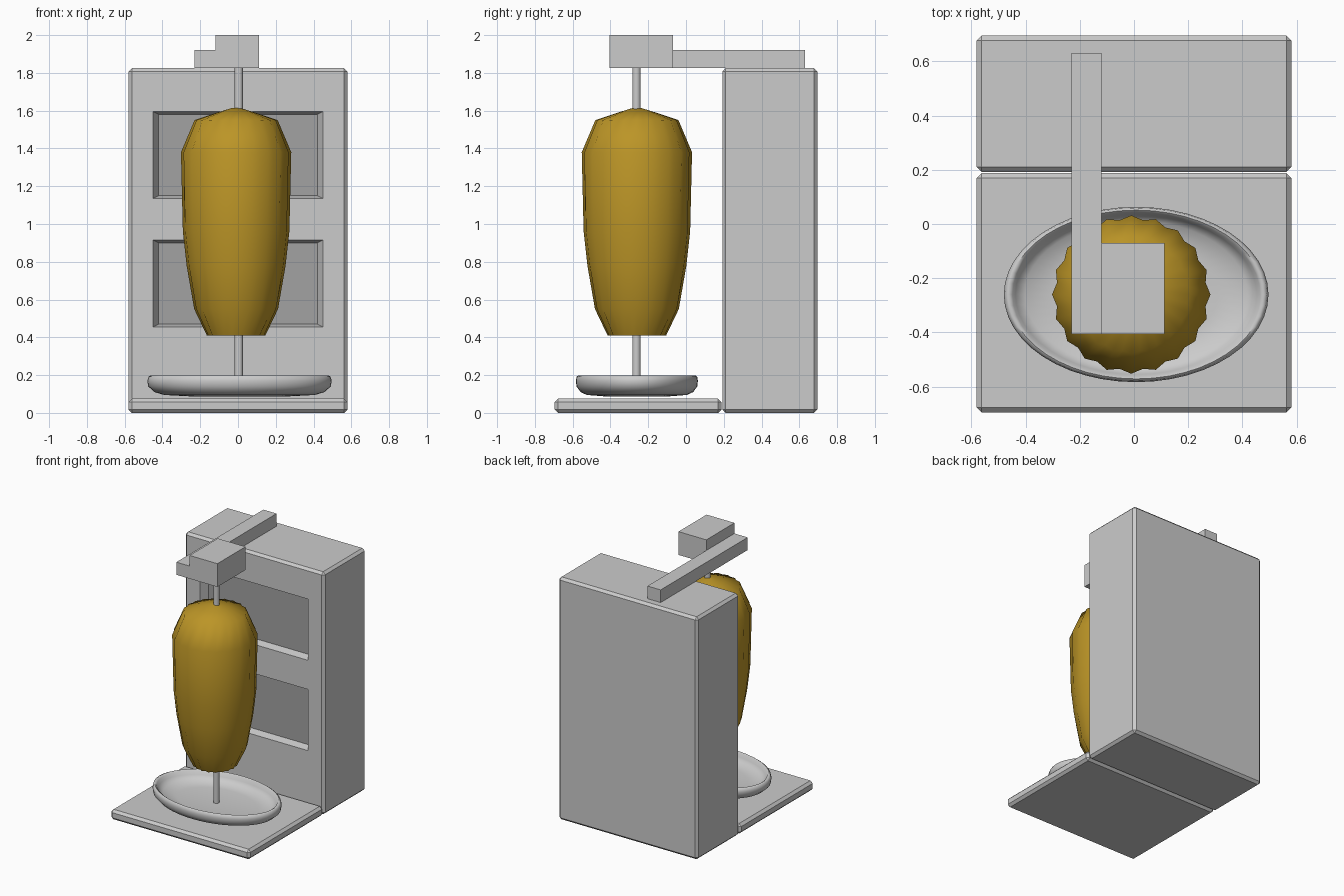
import bpy, bmesh, math

if "Cube" in bpy.data.objects:
    bpy.data.objects.remove(bpy.data.objects["Cube"])


def finish(name, bm, mat=None, smooth=None):
    bmesh.ops.recalc_face_normals(bm, faces=bm.faces[:])
    me = bpy.data.meshes.new(name)
    bm.to_mesh(me)
    bm.free()
    ob = bpy.data.objects.new(name, me)
    bpy.context.collection.objects.link(ob)
    if mat:
        me.materials.append(mat)
    if smooth is not None:
        bpy.ops.object.select_all(action='DESELECT')
        ob.select_set(True)
        bpy.context.view_layer.objects.active = ob
        bpy.ops.object.shade_smooth_by_angle(angle=math.radians(smooth))
    return ob


def box(name, x, y, z, bevel=0, mat=None):
    bm = bmesh.new()
    bmesh.ops.create_cube(bm, size=1)
    for v in bm.verts:
        for i, (a, b) in enumerate((x, y, z)):
            v.co[i] = a if v.co[i] < 0 else b
    if bevel:
        bmesh.ops.bevel(bm, geom=bm.edges[:], offset=bevel, segments=1,
                        affect='EDGES', profile=0.5)
    return finish(name, bm, mat)


def lathe(name, profile, n, centre, ysc=1.0, ruffle=None, mat=None, smooth=40):
    """Spin (radius, z) points; ruffle gives a per-ring pleat depth."""
    bm = bmesh.new()
    rings = []
    for k, (r, z) in enumerate(profile):
        ring = []
        for i in range(n):
            a = 2 * math.pi * i / n
            rr = r * (1 - (ruffle[k] if ruffle and i % 2 else 0))
            ring.append(bm.verts.new((centre[0] + rr * math.cos(a),
                                      centre[1] + rr * math.sin(a) * ysc, z)))
        rings.append(ring)
    for lo, hi in zip(rings, rings[1:]):
        for i in range(n):
            j = (i + 1) % n
            bm.faces.new((lo[i], lo[j], hi[j], hi[i]))
    bm.faces.new(rings[0][::-1])
    bm.faces.new(rings[-1])
    return finish(name, bm, mat, smooth)


meat_mat = bpy.data.materials.new("roast_brown")
meat_mat.diffuse_color = (0.50, 0.30, 0.02, 1)
meat_mat.use_nodes = True
meat_mat.node_tree.nodes["Principled BSDF"].inputs["Base Color"].default_value = meat_mat.diffuse_color
dark_mat = bpy.data.materials.new("heater_grey")
dark_mat.diffuse_color = (0.36, 0.36, 0.36, 1)
dark_mat.use_nodes = True
dark_mat.node_tree.nodes["Principled BSDF"].inputs["Base Color"].default_value = dark_mat.diffuse_color

# Base plate and upright housing
box("base_plate", (-.58, .58), (-.695, .188), (0, .075), .018)
housing = box("housing", (-.58, .58), (.192, .695), (0, 1.825), .018)

# Two shallow tapered heater recesses, each with a dark panel
DEPTH = .06
for label, z0, z1 in (("lower", .47, .90), ("upper", 1.15, 1.58)):
    cutter = box(label + "_recess_cutter", (-.42, .42), (.15, .192 + DEPTH), (z0, z1))
    zc, grow = (z0 + z1) / 2, 1 + (.192 + DEPTH - .15) / DEPTH * .03 / .42
    for v in cutter.data.vertices:
        if v.co.y < .2:
            v.co.x *= grow
            v.co.z = zc + (v.co.z - zc) * grow
    cutter.hide_render = True
    cutter.hide_set(True)
    mod = housing.modifiers.new(label + "_recess", 'BOOLEAN')
    mod.operation = 'DIFFERENCE'
    mod.object = cutter
    mod.solver = 'EXACT'
    bpy.context.view_layer.objects.active = housing
    bpy.ops.object.modifier_apply(modifier=mod.name)
    bpy.data.objects.remove(cutter)
    box(label + "_heater_panel", (-.42, .42),
        (.192 + DEPTH - .006, .192 + DEPTH + .01), (z0, z1), mat=dark_mat)

# Support arm and motor block on top
box("support_arm", (-.23, -.12), (-.405, .63), (1.825, 1.92))
box("motor_block", (-.12, .112), (-.405, -.07), (1.825, 2.0))

# Spit rod
lathe("spit_rod", [(.022, .12), (.022, 1.83)], 16, (.004, -.262))

# Meat cone with pleats strongest at its ends
lathe("meat", [(.155, .41), (.222, .55), (.262, .78), (.282, .96), (.292, 1.38),
               (.22, 1.55), (.10, 1.59), (.02, 1.615)],
      40, (-.01, -.26), ruffle=[.08, .04, .02, .02, .05, .05, .03, 0],
      mat=meat_mat, smooth=60)

# Oval drip tray with a rolled rim
lathe("drip_tray", [(.25, .087), (.40, .095), (.45, .11), (.483, .14), (.488, .17),
                    (.482, .192), (.470, .198), (.456, .190), (.445, .165),
                    (.41, .137), (.30, .125), (.05, .122)],
      48, (.008, -.26), ysc=.662, smooth=60)
